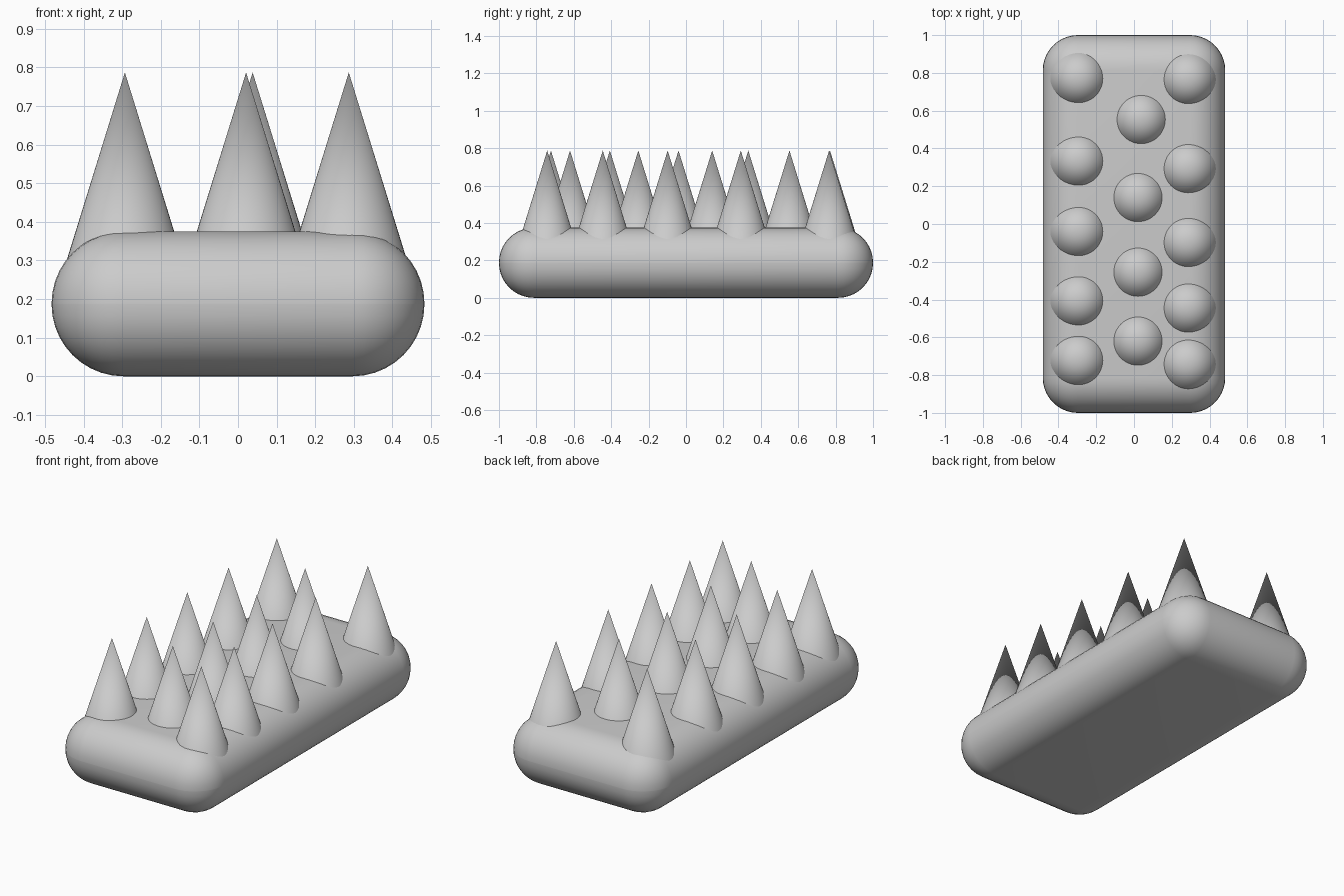
import bpy

if "Cube" in bpy.data.objects:
    bpy.data.objects.remove(bpy.data.objects["Cube"])

W, L, H = 0.966, 2.0, 0.375      # base slab size
TIP_Z, ROOT_Z, SLOPE = 0.787, 0.24, 0.31

# Rounded slab base
bpy.ops.mesh.primitive_cube_add(size=1, location=(0, 0, H / 2))
base = bpy.context.object
base.name = "base_slab"
base.scale = (W, L, H)
bpy.ops.object.transform_apply(location=True, rotation=False, scale=True)
bevel = base.modifiers.new("rounding", 'BEVEL')
bevel.width = H / 2 - 0.001
bevel.segments = 10
bpy.ops.object.modifier_apply(modifier=bevel.name)
bpy.ops.object.shade_smooth_by_angle()


def spike(name, x, y):
    """Pointed cone whose root is sunk into the slab."""
    h = TIP_Z - ROOT_Z
    bpy.ops.mesh.primitive_cone_add(vertices=48, radius1=h * SLOPE, radius2=0,
                                    depth=h, location=(x, y, ROOT_Z + h / 2))
    bpy.context.object.name = name
    bpy.ops.object.shade_smooth_by_angle()


# Three staggered rows of spikes
rows = {
    "left_spike": [(-0.293, y) for y in (0.77, 0.333, -0.04, -0.407, -0.722)],
    "middle_spike": [(0.038, 0.553), (0.021, 0.14), (0.021, -0.255), (0.021, -0.62)],
    "right_spike": [(0.287, y) for y in (0.765, 0.293, -0.098, -0.445, -0.742)],
}
for row, spots in rows.items():
    for i, (x, y) in enumerate(spots, 1):
        spike(f"{row}_{i}", x, y)
